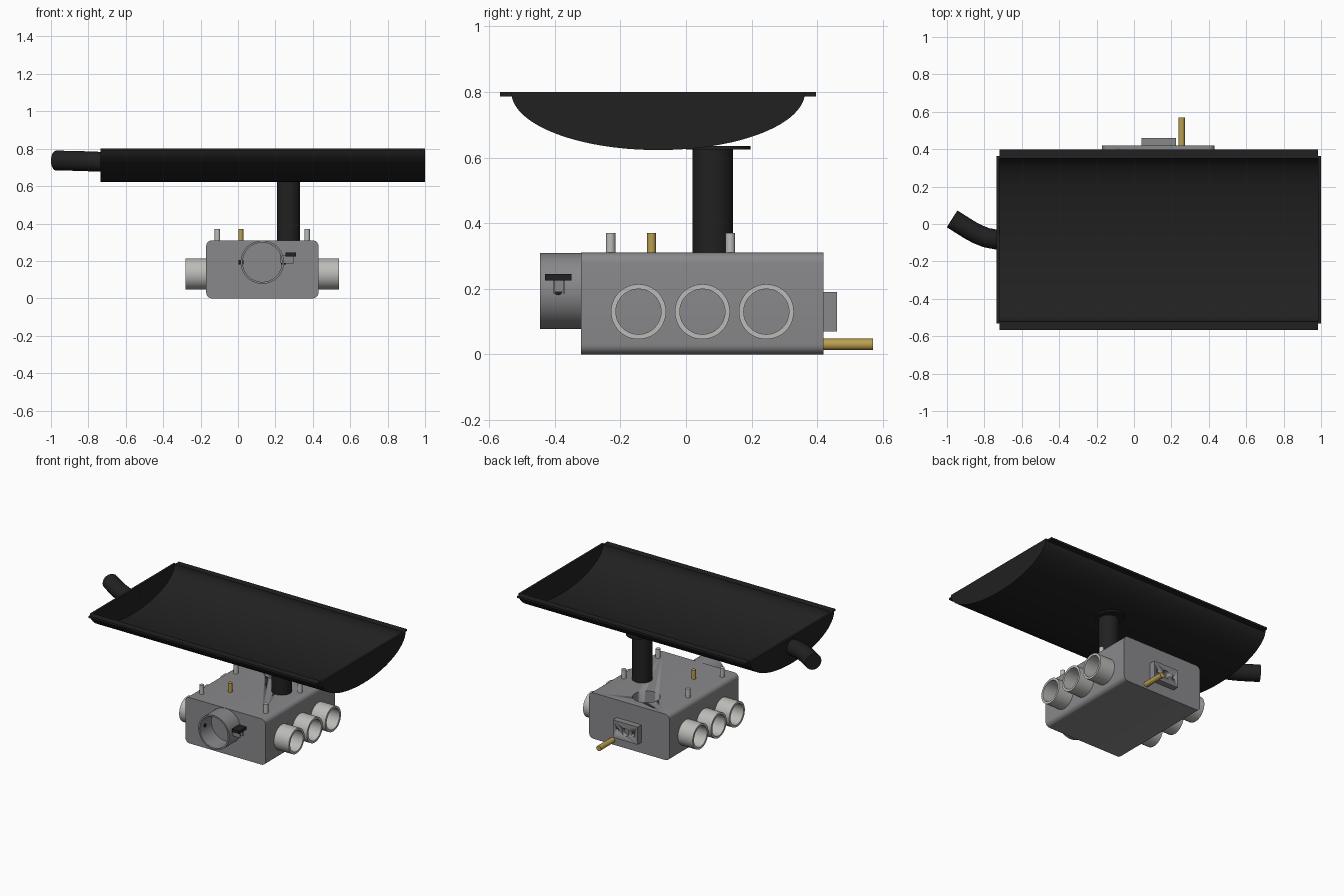
import bpy, bmesh
from math import sin, cos, pi, radians
from mathutils import Vector, Matrix

if "Cube" in bpy.data.objects:
    bpy.data.objects.remove(bpy.data.objects["Cube"])

def mat(name, c):
    m = bpy.data.materials.new(name)
    m.diffuse_color = (*c, 1)
    m.use_nodes = True
    m.node_tree.nodes["Principled BSDF"].inputs["Base Color"].default_value = m.diffuse_color
    return m

BLACK = mat("black_plastic", (0.015, 0.015, 0.015))
BRASS = mat("brass", (0.5, 0.35, 0.08))
LIGHT = mat("light_grey", (0.5, 0.5, 0.48))
GREY = mat("box_grey", (0.25, 0.25, 0.26))

def finish(name, bm, material, angle=35):
    bmesh.ops.recalc_face_normals(bm, faces=bm.faces)
    me = bpy.data.meshes.new(name)
    bm.to_mesh(me)
    bm.free()
    ob = bpy.data.objects.new(name, me)
    bpy.context.collection.objects.link(ob)
    if material:
        me.materials.append(material)
    bpy.ops.object.select_all(action='DESELECT')
    ob.select_set(True)
    bpy.context.view_layer.objects.active = ob
    bpy.ops.object.shade_smooth_by_angle(angle=radians(angle))
    return ob

def box(name, x, y, z, material):
    bm = bmesh.new()
    bmesh.ops.create_cube(bm, size=1)
    for v in bm.verts:
        v.co = Vector([(a + b) / 2 + (b - a) * c for (a, b), c in zip((x, y, z), v.co)])
    return finish(name, bm, material)

def loft(name, rings, material, closed=False):
    # skin a list of point rings; cap the ends unless closed into a loop
    bm = bmesh.new()
    vs = [[bm.verts.new(p) for p in r] for r in rings]
    n = len(vs[0])
    pairs = list(zip(vs, vs[1:])) + ([(vs[-1], vs[0])] if closed else [])
    for a, b in pairs:
        for i in range(n):
            j = (i + 1) % n
            bm.faces.new((a[i], a[j], b[j], b[i]))
    if not closed:
        bm.faces.new(vs[0])
        bm.faces.new(vs[-1])
    return finish(name, bm, material)

def circle(c, d, r, n=40):
    q = Vector(d).to_track_quat('Z', 'Y')
    return [Vector(c) + q @ Vector((r * cos(2 * pi * i / n), r * sin(2 * pi * i / n), 0)) for i in range(n)]

def rod(name, p, q, r, material, n=40):
    p, q = Vector(p), Vector(q)
    return loft(name, [circle(p, q - p, r, n), circle(q, q - p, r, n)], material)

def tube(name, p, q, r, ri, material):
    p, q = Vector(p), Vector(q)
    rings = [circle(c, q - p, s, 48) for c, s in ((p, r), (q, r), (q, ri), (p, ri))]
    return loft(name, rings, material, closed=True)

def cut(ob, cutter):
    m = ob.modifiers.new("cut", 'BOOLEAN')
    m.object, m.operation, m.solver = cutter, 'DIFFERENCE', 'EXACT'
    bpy.context.view_layer.objects.active = ob
    bpy.ops.object.modifier_apply(modifier=m.name)
    bpy.data.objects.remove(cutter)

# housing with long edges rounded and a top port
CX = 0.13
section = []
for sx, sz, a0 in ((1, 1, 0), (-1, 1, 90), (-1, -1, 180), (1, -1, 270)):
    for k in range(7):
        a = radians(a0 + 15 * k)
        section.append((CX + sx * 0.27 + 0.03 * cos(a), 0.155 + sz * 0.125 + 0.03 * sin(a)))
housing = loft("housing", [[(x, y, z) for x, z in section] for y in (-0.32, 0.42)], GREY)
cut(housing, rod("port_cutter", (0.10, 0.28, 0.12), (0.10, 0.28, 0.4), 0.085, GREY))

# three side outlets on each side
for side, x0, x1 in (("right", 0.425, 0.54), ("left", -0.165, -0.28)):
    for i, y in enumerate((-0.145, 0.05, 0.245)):
        tube(f"{side}_outlet_{i + 1}", (x0, y, 0.13), (x1, y, 0.13), 0.084, 0.069, LIGHT)

# front collar with pins and latch
tube("front_collar", (CX, -0.315, 0.193), (CX, -0.445, 0.193), 0.116, 0.105, GREY)
for s in (-1, 1):
    rod("collar_pin", (CX + s * 0.1, -0.39, 0.193), (CX + s * 0.127, -0.39, 0.193), 0.013, BLACK, 16)
box("latch_base", (0.225, 0.268), (-0.405, -0.37), (0.19, 0.232), GREY)
box("latch_bar", (0.255, 0.31), (-0.43, -0.35), (0.225, 0.245), BLACK)
for y in (-0.405, -0.375):
    box("latch_arm", (0.255, 0.298), (y, y + 0.006), (0.185, 0.228), GREY)

# studs on the lid
for i, (x, y) in enumerate(((-0.11, -0.23), (0.37, -0.23), (-0.11, 0.135), (0.37, 0.135))):
    rod(f"lid_stud_{i + 1}", (x, y, 0.30), (x, y, 0.37), 0.0145, LIGHT, 24)
rod("brass_stud", (0.015, -0.105, 0.30), (0.015, -0.105, 0.37), 0.0135, BRASS, 24)

# rear plate with three holes, brass drain
plate = box("rear_plate", (0.04, 0.225), (0.41, 0.46), (0.07, 0.19), GREY)
for dx, r in ((-0.06, 0.011), (0, 0.026), (0.06, 0.011)):
    cut(plate, rod("hole_cutter", (0.1325 + dx, 0.43, 0.13), (0.1325 + dx, 0.5, 0.13), r, GREY, 24))
rod("brass_drain", (0.255, 0.40, 0.03), (0.255, 0.57, 0.03), 0.0175, BRASS, 24)

# feed column and its flange
rod("feed_column", (0.27, 0.082, 0.29), (0.27, 0.082, 0.63), 0.062, BLACK)
flange = [[(0.273 + 0.085 * cos(2 * pi * i / 40), 0.098 + 0.098 * sin(2 * pi * i / 40), z)
           for i in range(40)] for z in (0.625, 0.636)]
loft("column_flange", flange, BLACK)

# half-elliptical trough
YC, ZT = -0.085, 0.80
def arc(a, b, n=48):
    return [(YC - a * cos(pi * i / n), ZT - b * sin(pi * i / n)) for i in range(n + 1)]
shell = arc(0.448, 0.177) + arc(0.436, 0.165)[::-1]
loft("trough", [[(x, y, z) for y, z in shell] for x in (-0.72, 0.985)], BLACK)
for name, x0, x1 in (("left_end_cap", -0.735, -0.72), ("right_end_cap", 0.985, 1.0)):
    loft(name, [[(x, y, z) for y, z in arc(0.448, 0.177)] for x in (x0, x1)], BLACK)
box("front_lip", (-0.72, 0.985), (-0.568, -0.53), (0.787, 0.80), BLACK)
box("rear_lip", (-0.72, 0.985), (0.36, 0.397), (0.787, 0.80), BLACK)

# bent spout on the left end
path = [Vector((-0.725, -0.085, 0.73)), Vector((-0.79, -0.073, 0.732)), Vector((-0.835, -0.055, 0.734)),
        Vector((-0.875, -0.034, 0.735)), Vector((-0.972, 0.027, 0.737))]
rings = []
for i, p in enumerate(path):
    d = path[min(i + 1, 4)] - path[max(i - 1, 0)]
    rings.append(circle(p, d, 0.053, 32))
loft("spout", rings, BLACK)
